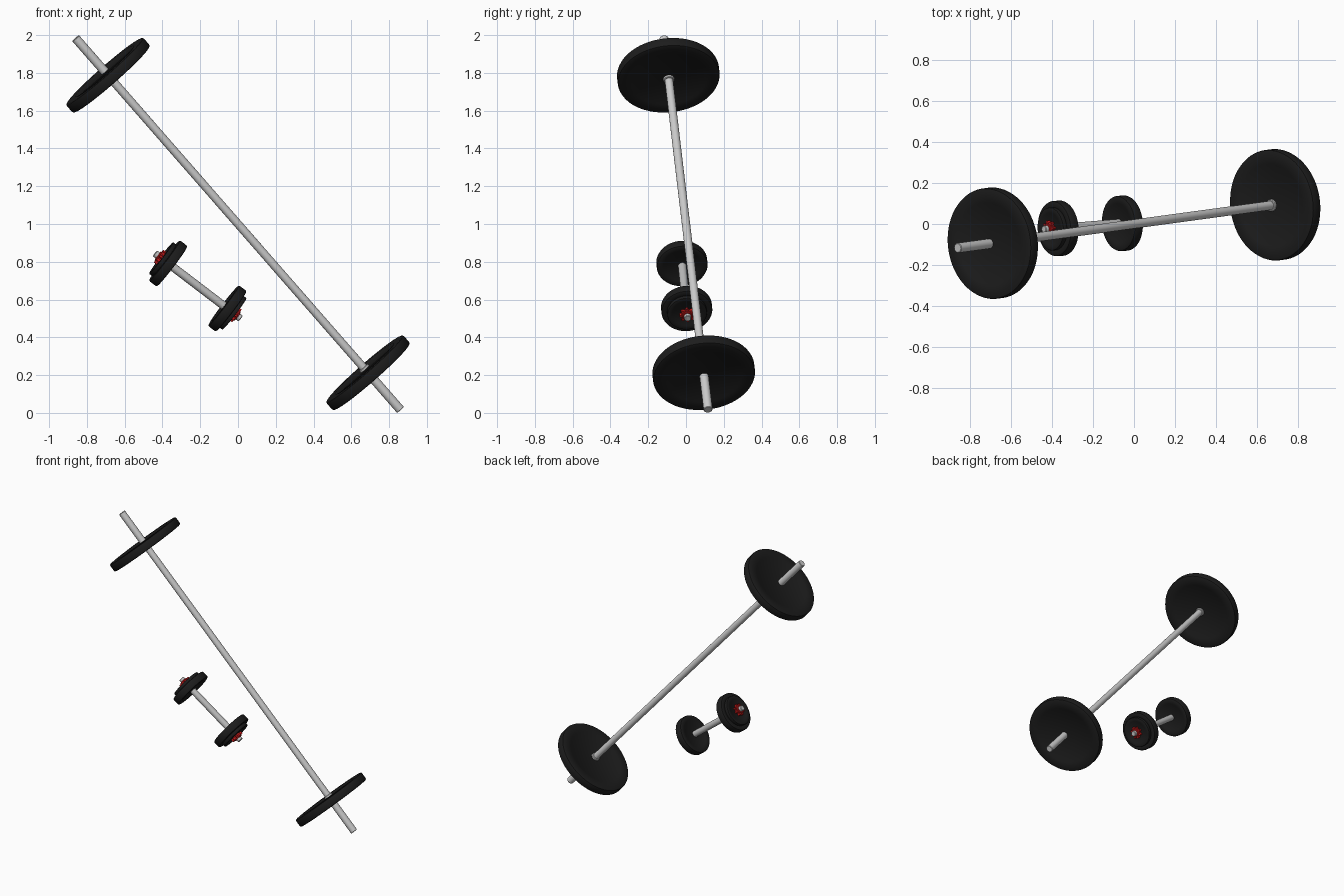
import bpy, bmesh, math
from mathutils import Vector

if "Cube" in bpy.data.objects:
    bpy.data.objects.remove(bpy.data.objects["Cube"])


def material(name, rgb):
    m = bpy.data.materials.new(name)
    m.diffuse_color = (*rgb, 1)
    m.use_nodes = True
    m.node_tree.nodes["Principled BSDF"].inputs["Base Color"].default_value = m.diffuse_color
    return m


BLACK = material("black_rubber", (0.012, 0.012, 0.012))
RED = material("red_plastic", (0.6, 0.01, 0.01))
GRIP = material("grip_steel", (0.5, 0.5, 0.5))


def finish(name, bm, centre, axis, mat):
    bmesh.ops.recalc_face_normals(bm, faces=bm.faces)
    me = bpy.data.meshes.new(name)
    bm.to_mesh(me)
    bm.free()
    ob = bpy.data.objects.new(name, me)
    bpy.context.collection.objects.link(ob)
    ob.location = centre
    ob.rotation_mode = 'QUATERNION'
    ob.rotation_quaternion = axis.to_track_quat('Z', 'Y')
    if mat:
        me.materials.append(mat)
    bpy.ops.object.select_all(action='DESELECT')
    ob.select_set(True)
    bpy.context.view_layer.objects.active = ob
    bpy.ops.object.shade_smooth_by_angle(angle=math.radians(35))
    return ob


def lathe(name, profile, centre, axis, mat=None, n=48):
    """Spin (radius, height) points around the axis; ends are capped."""
    bm = bmesh.new()
    rings = [[bm.verts.new((r * math.cos(2 * math.pi * i / n),
                            r * math.sin(2 * math.pi * i / n), h))
              for i in range(n)] for r, h in profile]
    for a, b in zip(rings, rings[1:]):
        for i in range(n):
            j = (i + 1) % n
            bm.faces.new((a[i], a[j], b[j], b[i]))
    bm.faces.new(rings[0])
    bm.faces.new(rings[-1])
    return finish(name, bm, centre, axis, mat)


def plate(name, radius, half, ring, centre, axis):
    """Weight disc with rounded rim and a shallow recessed face."""
    b = 0.3 * half
    side = [(ring - 0.006, half - 0.004), (ring, half), (radius - b, half),
            (radius - 0.3 * b, half - 0.3 * b), (radius, half - b)]
    prof = [(r, -h) for r, h in side] + [(r, h) for r, h in reversed(side)]
    lathe(name, prof, centre, axis, BLACK, 64)


def star_nut(name, centre, axis, teeth=8):
    bm = bmesh.new()
    n = teeth * 4
    verts = []
    for i in range(n):
        r = 0.042 if i % 4 < 2 else 0.031
        a = 2 * math.pi * i / n
        verts.append(bm.verts.new((r * math.cos(a), r * math.sin(a), 0)))
    f = bm.faces.new(verts)
    ext = bmesh.ops.extrude_face_region(bm, geom=[f])
    bmesh.ops.translate(bm, vec=(0, 0, 0.018),
                        verts=[v for v in ext['geom'] if isinstance(v, bmesh.types.BMVert)])
    finish(name, bm, centre, axis, RED)


# Barbell
mid = Vector((0, 0, 1.0))
end = Vector((0.86, 0.117, -0.984))
d = end.normalized()
L = end.length
lathe("barbell_bar", [(0.022, -1.06), (0.022, 1.06)], mid, d, n=24)
for side, s in (("low", 1), ("high", -1)):
    a = d * s
    lathe("barbell_sleeve_" + side,
          [(0.024, 1.03), (0.024, L - 0.003), (0.021, L)], mid, a, n=24)
    lathe("barbell_collar_" + side,
          [(0.026, 1.012), (0.03, 1.015), (0.03, 1.04)], mid, a, n=24)
    plate("barbell_plate_" + side, 0.271, 0.029, 0.205, mid + a * 1.05, a)

# Dumbbell
mid = Vector((-0.213, -0.009, 0.672))
end = Vector((0.227, 0.018, -0.173))
d = end.normalized()
L = end.length
lathe("dumbbell_grip", [(0.022, -0.18), (0.022, 0.18)], mid, d, GRIP, 24)
for side, s in (("low", 1), ("high", -1)):
    a = d * s
    plate("dumbbell_large_plate_" + side, 0.135, 0.026, 0.1, mid + a * 0.197, a)
    plate("dumbbell_small_plate_" + side, 0.105, 0.012, 0.08, mid + a * 0.233, a)
    star_nut("dumbbell_nut_" + side, mid + a * 0.243, a)
    lathe("dumbbell_nut_hub_" + side,
          [(0.028, 0.24), (0.028, 0.264), (0.025, 0.267)], mid, a, RED, 24)
    lathe("dumbbell_rod_end_" + side,
          [(0.019, 0.17), (0.019, L - 0.003), (0.016, L)], mid, a, n=24)
